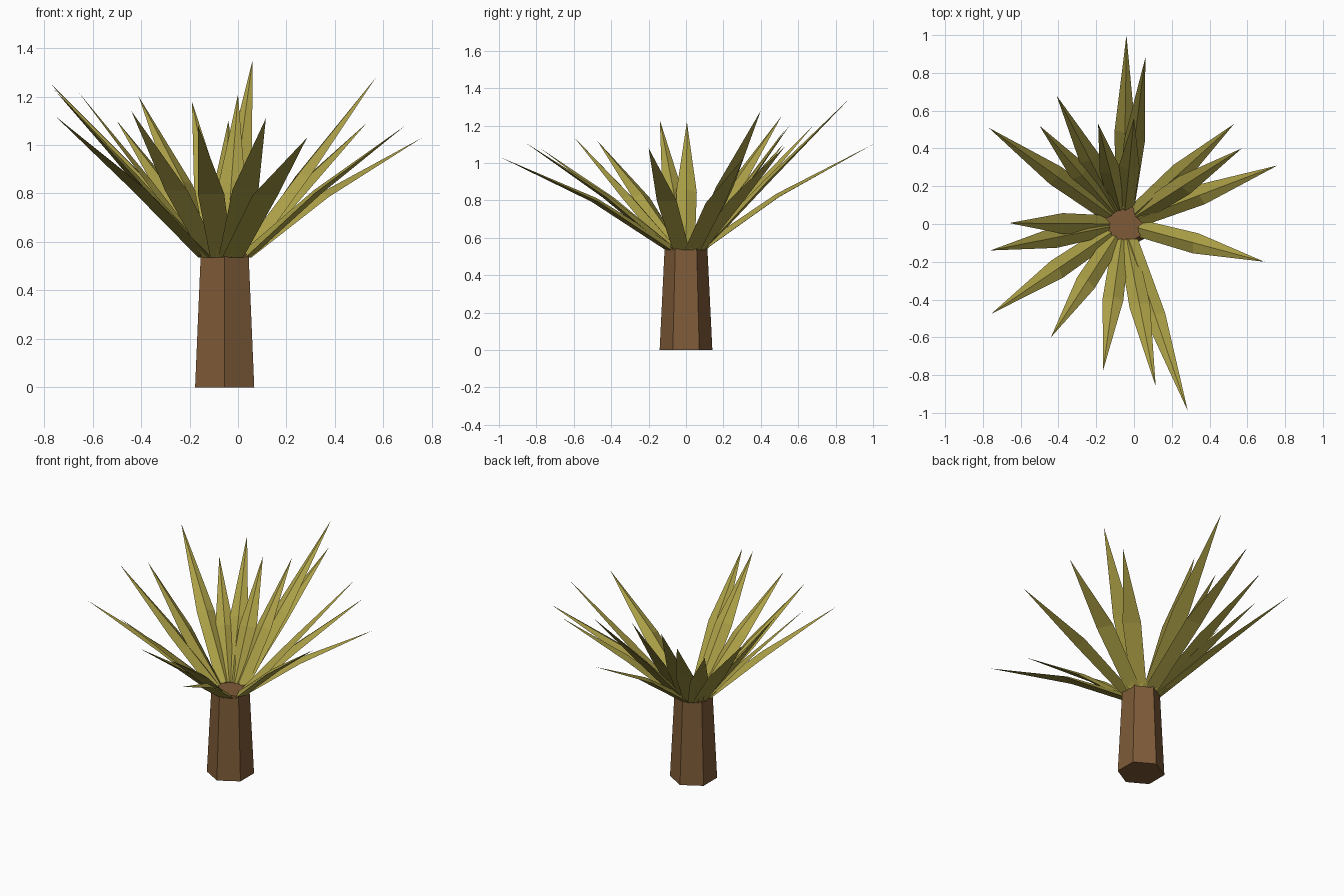
import bpy, math
from mathutils import Vector

if "Cube" in bpy.data.objects:
    bpy.data.objects.remove(bpy.data.objects["Cube"])


def material(name, rgb):
    m = bpy.data.materials.new(name)
    m.diffuse_color = (*rgb, 1)
    m.use_nodes = True
    m.node_tree.nodes["Principled BSDF"].inputs["Base Color"].default_value = m.diffuse_color
    return m


bark = material("brown bark", (0.21, 0.105, 0.040))
green = material("olive leaf", (0.41, 0.35, 0.062))
CX = -0.055  # trunk axis


def mesh_object(name, verts, faces, mat):
    me = bpy.data.meshes.new(name)
    me.from_pydata(verts, [], faces)
    me.materials.append(mat)
    ob = bpy.data.objects.new(name, me)
    bpy.context.collection.objects.link(ob)
    return ob


# Tapered six-sided trunk
bpy.ops.mesh.primitive_cone_add(vertices=6, radius1=0.141, radius2=0.114,
                                depth=0.55, location=(CX, 0, 0.275))
trunk = bpy.context.object
trunk.name = "trunk"
trunk.data.materials.append(bark)


# Leaf: flat underside, ridged top, slight bend, pointed tip
def leaf(i, tip):
    tip = Vector(tip)
    out = Vector((tip.x - CX, tip.y, 0)).normalized()
    side = Vector((-out.y, out.x, 0))
    base = Vector((CX, 0, 0.535)) + out * 0.1
    d = tip - base
    slope = d.z / Vector((d.x, d.y)).length
    mid = base + d * 0.44
    mid.z += min(0.045, max(0.008, 0.065 * (1.15 - slope)))
    up = d.cross(side).normalized()
    if up.z < 0:
        up = -up
    verts = []
    for p, w, h in ((base, 0.046, 0.035), (mid, 0.055, 0.022)):
        verts += [p - side * w, p + side * w, p + up * h]
    verts.append(tip)
    faces = [(0, 2, 1)]
    for a in range(3):
        b = (a + 1) % 3
        faces += [(a, b, b + 3, a + 3), (a + 3, b + 3, 6)]
    mesh_object(f"leaf_{i:02d}", verts, faces, green)


# Leaf tip positions around the crown
tips = [
    (-0.04, 1.00, 1.10), (0.06, 0.88, 1.35), (-0.41, 0.68, 1.20),
    (-0.19, 0.53, 1.18), (-0.50, 0.52, 1.10), (-0.77, 0.51, 1.25),
    (0.53, 0.53, 1.09), (0.57, 0.40, 1.28), (0.76, 0.31, 1.03),
    (0.69, -0.20, 1.08), (0.285, -0.99, 1.03), (0.115, -0.86, 1.11),
    (-0.165, -0.78, 1.08), (-0.44, -0.60, 1.14), (-0.755, -0.475, 1.12),
    (-0.76, -0.14, 1.23), (-0.66, 0.005, 1.22), (0.0, 0.56, 1.21),
]
for i, t in enumerate(tips, 1):
    leaf(i, t)
